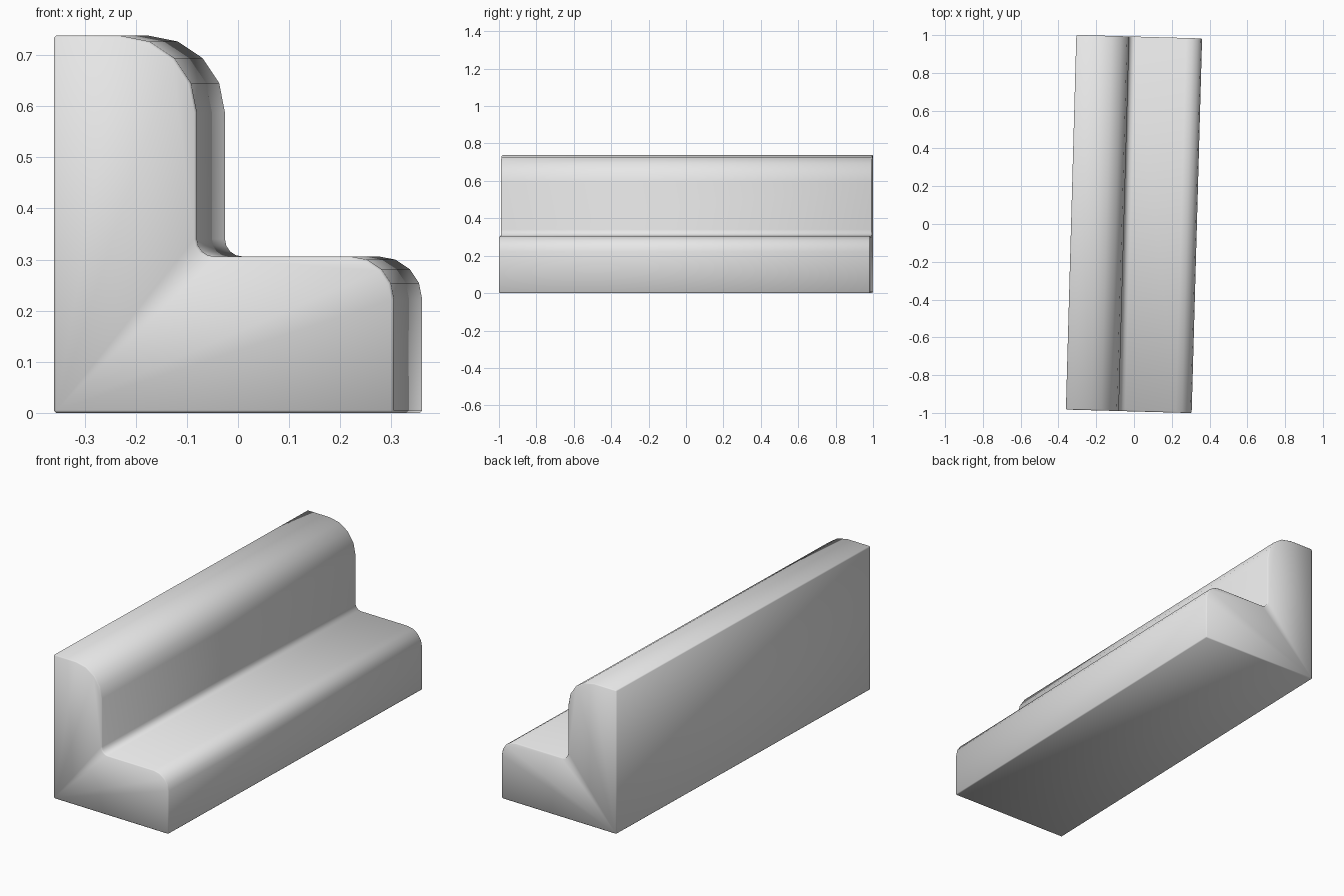
import bpy
import bmesh
import math

cube = bpy.data.objects.get("Cube")
if cube:
    bpy.data.objects.remove(cube)

HALF_W, HALF_L, ROT = 0.333, 0.992, -0.0278
SEAT_Z, TOP_Z, STEP_X = 0.306, 0.738, -0.053


def arc(cx, cz, r, start, end, steps=4):
    """Points along a circular corner, angles in degrees."""
    angles = [math.radians(start + (end - start) * i / steps) for i in range(steps + 1)]
    return [(cx + r * math.cos(a), cz + r * math.sin(a)) for a in angles]


# Material
mat = bpy.data.materials.new("light grey")
mat.use_nodes = True
mat.diffuse_color = (0.8, 0.8, 0.8, 1)
mat.node_tree.nodes["Principled BSDF"].inputs["Base Color"].default_value = (0.8, 0.8, 0.8, 1)

# Stepped profile: low step, small inner fillet, rounded upright
profile = [(-HALF_W, 0), (HALF_W, 0)]
profile += arc(HALF_W - 0.084, SEAT_Z - 0.084, 0.084, 0, 90)
profile += arc(STEP_X + 0.034, SEAT_Z + 0.034, 0.034, 270, 180)
profile += arc(STEP_X - 0.15, TOP_Z - 0.15, 0.15, 0, 90)
profile += [(-HALF_W, TOP_Z)]

# Extrude the profile along the length
bm = bmesh.new()
front = bm.faces.new([bm.verts.new((x, -HALF_L, z)) for x, z in profile])
extruded = bmesh.ops.extrude_face_region(bm, geom=[front])["geom"]
back_verts = [g for g in extruded if isinstance(g, bmesh.types.BMVert)]
bmesh.ops.translate(bm, verts=back_verts, vec=(0, 2 * HALF_L, 0))
bmesh.ops.recalc_face_normals(bm, faces=bm.faces[:])

# Narrow chamfer on all hard edges
hard = [e for e in bm.edges if e.calc_face_angle(0) > math.radians(60)]
bmesh.ops.bevel(bm, geom=hard, offset=0.005, offset_type='OFFSET',
                segments=1, affect='EDGES', clamp_overlap=True)
for f in bm.faces:
    f.smooth = True

mesh = bpy.data.meshes.new("stepped_block")
bm.to_mesh(mesh)
bm.free()
mesh.materials.append(mat)
block = bpy.data.objects.new("stepped_block", mesh)
block.rotation_euler.z = ROT
bpy.context.collection.objects.link(block)
